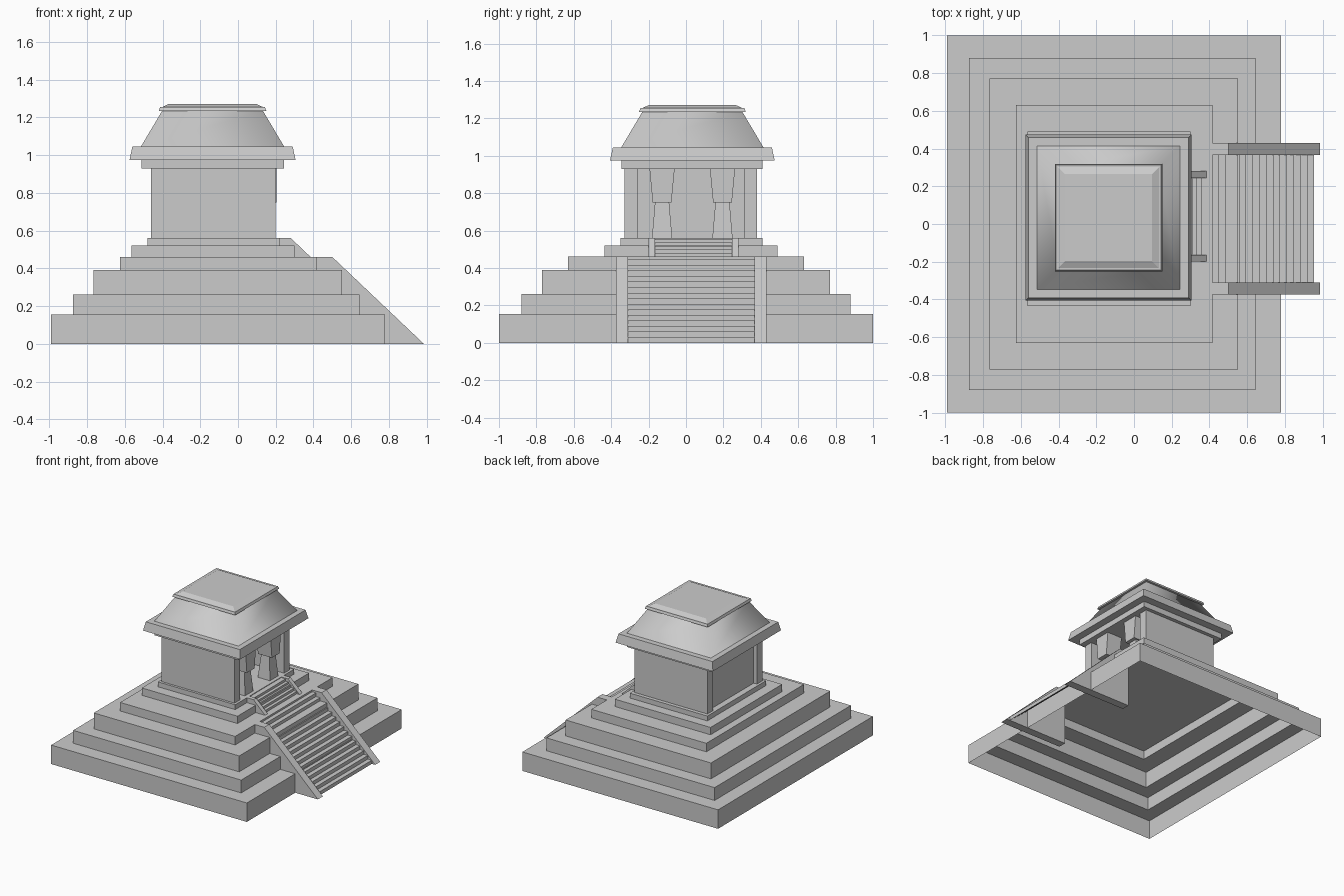
import bpy, bmesh

if "Cube" in bpy.data.objects:
    bpy.data.objects.remove(bpy.data.objects["Cube"])

CY = 0.03  # centre line of the shrine in y


def make(name, verts, faces, smooth=None):
    mesh = bpy.data.meshes.new(name)
    mesh.from_pydata(verts, [], faces)
    bm = bmesh.new()
    bm.from_mesh(mesh)
    bmesh.ops.recalc_face_normals(bm, faces=bm.faces)
    bm.to_mesh(mesh)
    bm.free()
    obj = bpy.data.objects.new(name, mesh)
    bpy.context.collection.objects.link(obj)
    if smooth is not None:
        mesh.shade_smooth()
        if smooth:
            obj.select_set(True)
            bpy.context.view_layer.objects.active = obj
            bpy.ops.object.shade_smooth_by_angle(angle=smooth)
            obj.select_set(False)
    return obj


def loft(name, rings, bottom=True, top=True, smooth=None):
    """Stack of rectangles (x0, x1, y0, y1, z) joined by side faces."""
    verts, faces = [], []
    for x0, x1, y0, y1, z in rings:
        verts += [(x0, y0, z), (x1, y0, z), (x1, y1, z), (x0, y1, z)]
    for r in range(0, len(verts) - 4, 4):
        for i in range(4):
            j = (i + 1) % 4
            faces.append((r + i, r + j, r + 4 + j, r + 4 + i))
    if bottom:
        faces.append((3, 2, 1, 0))
    if top:
        n = len(verts)
        faces.append((n - 4, n - 3, n - 2, n - 1))
    return make(name, verts, faces, smooth)


def box(name, x0, x1, y0, y1, z0, z1):
    return loft(name, [(x0, x1, y0, y1, z0), (x0, x1, y0, y1, z1)])


def extrude_y(name, profile, y0, y1, closed=True):
    """Sweep an x-z profile along y, as a solid or as an open sheet."""
    n = len(profile)
    verts = [(x, y, z) for y in (y0, y1) for x, z in profile]
    faces = [(i, (i + 1) % n, n + (i + 1) % n, n + i)
             for i in range(n if closed else n - 1)]
    if closed:
        faces += [tuple(range(n)), tuple(range(2 * n - 1, n - 1, -1))]
    return make(name, verts, faces)


def stairs(name, x_back, x_top, x_end, z0, z1, count, y0, y1):
    run, rise = (x_end - x_top) / (count - 1), (z1 - z0) / count
    profile = [(x_back, z1)]
    for i in range(count):
        x = x_top + i * run
        profile += [(x, z1 - i * rise), (x, z1 - (i + 1) * rise)]
    extrude_y(name, profile, y0, y1, closed=False)


# stepped pyramid base, hollow and open underneath
tiers = [(-0.99, 0.78, 1.0, 0.0, 0.155), (-0.875, 0.645, 0.88, 0.155, 0.26),
         (-0.765, 0.55, 0.77, 0.26, 0.39), (-0.625, 0.415, 0.63, 0.39, 0.46)]
rings = [(x0, x1, -h, h, z) for x0, x1, h, za, zb in tiers for z in (za, zb)]
loft("pyramid_base", rings, bottom=False)

# two plinths under the shrine
box("lower_plinth", -0.565, 0.30, -0.435, 0.49, 0.46, 0.52)
box("upper_plinth", -0.48, 0.22, -0.35, 0.41, 0.52, 0.56)

# main staircase with sloping side rails
stairs("main_stairs", 0.415, 0.45, 0.955, 0.0, 0.445, 15, -0.31, 0.365)
for y0, y1 in ((-0.375, -0.31), (0.365, 0.43)):
    extrude_y("main_stair_rail", [(0.415, 0), (0.985, 0), (0.50, 0.46), (0.415, 0.46)], y0, y1)

# short upper staircase
stairs("upper_stairs", 0.22, 0.26, 0.36, 0.46, 0.555, 5, -0.165, 0.245)
for y0, y1 in ((-0.20, -0.165), (0.245, 0.28)):
    extrude_y("upper_stair_rail", [(0.22, 0.46), (0.385, 0.46), (0.28, 0.56), (0.22, 0.56)], y0, y1)

# shrine walls: two sides, recessed back, open front
for y0, y1 in ((-0.33, -0.26), (0.31, 0.38)):
    box("side_wall", -0.46, 0.20, y0, y1, 0.56, 0.93)
box("back_wall", -0.43, -0.37, -0.26, 0.31, 0.56, 0.93)

# pair of tapered columns in the doorway
for yc in (-0.128, 0.195):
    def ring(w, x0, x1, z):
        return (x0, x1, yc - w, yc + w, z)
    loft("column_foot", [ring(0.054, 0.08, 0.19, 0.56), ring(0.038, 0.10, 0.175, 0.75)])
    loft("column_head", [ring(0.05, 0.08, 0.205, 0.75), ring(0.067, 0.07, 0.205, 0.93)])

# roof: cornice, eave, smooth sloping hip, cap
box("cornice", -0.512, 0.245, CY - 0.375, CY + 0.38, 0.93, 0.975)


def roof_ring(half, z):
    return (-0.135 - half, -0.135 + half, CY + 0.004 - half, CY + 0.004 + half, z)


loft("eave", [roof_ring(0.44, 0.975), roof_ring(0.425, 1.045)])
loft("roof_slope", [roof_ring(0.38, 1.045), roof_ring(0.267, 1.235)],
     bottom=False, top=False, smooth=0)
loft("roof_cap", [roof_ring(0.285, 1.235), roof_ring(0.278, 1.255), roof_ring(0.267, 1.255),
                  roof_ring(0.23, 1.272)])
